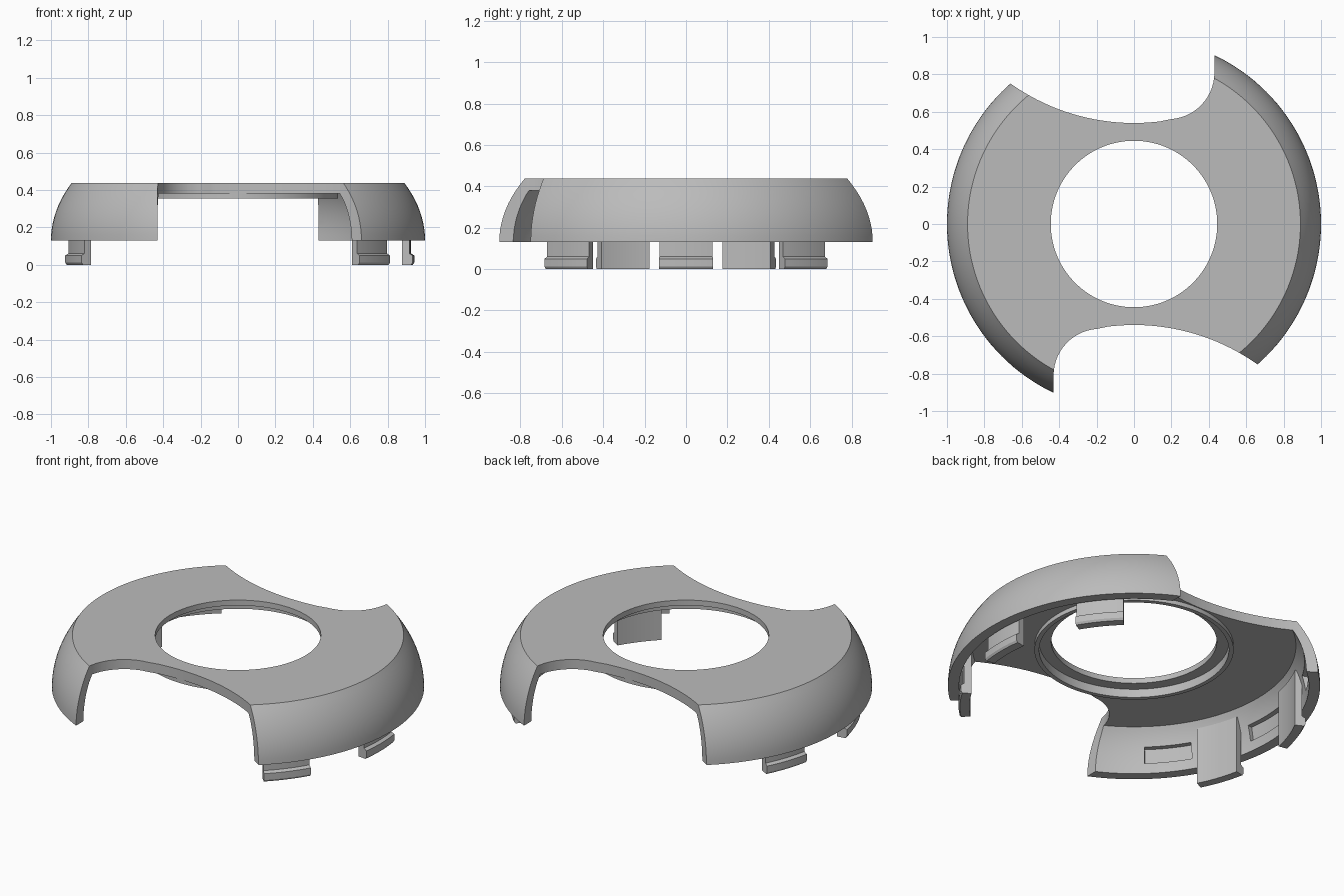
import bpy
import bmesh
from math import sin, cos, radians, pi, sqrt

if "Cube" in bpy.data.objects:
    bpy.data.objects.remove(bpy.data.objects["Cube"])

gray = bpy.data.materials.new("light gray plastic")
gray.use_nodes = True
gray.diffuse_color = (0.5, 0.5, 0.5, 1)
gray.node_tree.nodes["Principled BSDF"].inputs["Base Color"].default_value = (0.5, 0.5, 0.5, 1)


def finish(name, bm):
    bmesh.ops.recalc_face_normals(bm, faces=bm.faces)
    mesh = bpy.data.meshes.new(name)
    bm.to_mesh(mesh)
    bm.free()
    obj = bpy.data.objects.new(name, mesh)
    bpy.context.collection.objects.link(obj)
    mesh.materials.append(gray)
    return obj


def select(obj):
    bpy.ops.object.select_all(action='DESELECT')
    obj.select_set(True)
    bpy.context.view_layer.objects.active = obj


def revolve(name, profile, start=0, sweep=360, steps=144):
    """Sweep a closed (radius, z) profile around z, capping partial sweeps."""
    bm = bmesh.new()
    full = sweep == 360
    rings = []
    for i in range(steps if full else steps + 1):
        a = radians(start + sweep * i / steps)
        rings.append([bm.verts.new((r * cos(a), r * sin(a), z)) for r, z in profile])
    n = len(profile)
    for i in range(steps):
        a, b = rings[i], rings[(i + 1) % len(rings)]
        for j in range(n):
            k = (j + 1) % n
            bm.faces.new((a[j], a[k], b[k], b[j]))
    if not full:
        bm.faces.new(rings[0])
        bm.faces.new(rings[-1])
    return finish(name, bm)


def bezier(p, c, q, steps=10):
    ts = [i / steps for i in range(steps + 1)]
    return [tuple((1 - t) ** 2 * p[k] + 2 * t * (1 - t) * c[k] + t * t * q[k] for k in (0, 1))
            for t in ts]


def cut(obj, cutter):
    cutter.hide_render = True
    mod = obj.modifiers.new("cut", 'BOOLEAN')
    mod.operation = 'DIFFERENCE'
    mod.solver = 'EXACT'
    mod.object = cutter
    select(obj)
    bpy.ops.object.modifier_apply(modifier=mod.name)
    bpy.data.objects.remove(cutter)


# Domed cover with a central hole, stepped rim underneath and thin curved wall
outer = bezier((1.0, 0.13), (1.0, 0.29), (0.89, 0.437))
inner = bezier((0.87, 0.38), (0.935, 0.28), (0.94, 0.13))
rim = [(0.445, 0.437), (0.445, 0.405), (0.51, 0.405), (0.51, 0.355), (0.535, 0.355), (0.535, 0.38)]
cover = revolve("cover", outer + rim + inner)

# Swept notch outline: straight side, tight fillet, then a broad arc
outline = [(-0.43, -1.2), (-0.43, -0.92)]
for i in range(15):
    a = pi - radians(86) * i / 14
    outline.append((-0.18 + 0.25 * cos(a), -0.81 + 0.25 * sin(a)))
for i in range(25):
    x = -0.14 + 0.94 * i / 24
    outline.append((x, sqrt(1.14 ** 2 - x * x) - 1.68))
outline.append((0.8, -1.2))

# Same notch front and back, turned half a revolution
for side in (1, -1):
    bm = bmesh.new()
    low = [bm.verts.new((side * x, side * y, -0.2)) for x, y in outline]
    high = [bm.verts.new((side * x, side * y, 0.8)) for x, y in outline]
    bm.faces.new(low)
    bm.faces.new(high)
    for i in range(len(low)):
        j = (i + 1) % len(low)
        bm.faces.new((low[i], low[j], high[j], high[i]))
    cut(cover, finish("notch_cutter", bm))

# Catch slots in the inner wall, opposite the clips
slot = [(0.85, 0.19), (0.962, 0.19), (0.945, 0.28), (0.85, 0.28)]
for angle in (-19.5, 19.5, 141.5, 180, 218.5):
    cut(cover, revolve("slot_cutter", slot, angle - 8, 16, 10))

select(cover)
bpy.ops.object.shade_smooth_by_angle(angle=radians(25))

# Snap clips: upright plate with an outward lip at the foot
clip = [(0.885, 0.0), (0.935, 0.0), (0.943, 0.012), (0.943, 0.05), (0.925, 0.06),
        (0.925, 0.34), (0.885, 0.34)]
for number, angle in enumerate((-38.5, 0, 38.5, 160.5, 199.5), 1):
    obj = revolve(f"clip_{number}", clip, angle - 8, 16, 10)
    select(obj)
    bpy.ops.object.shade_smooth_by_angle(angle=radians(25))
